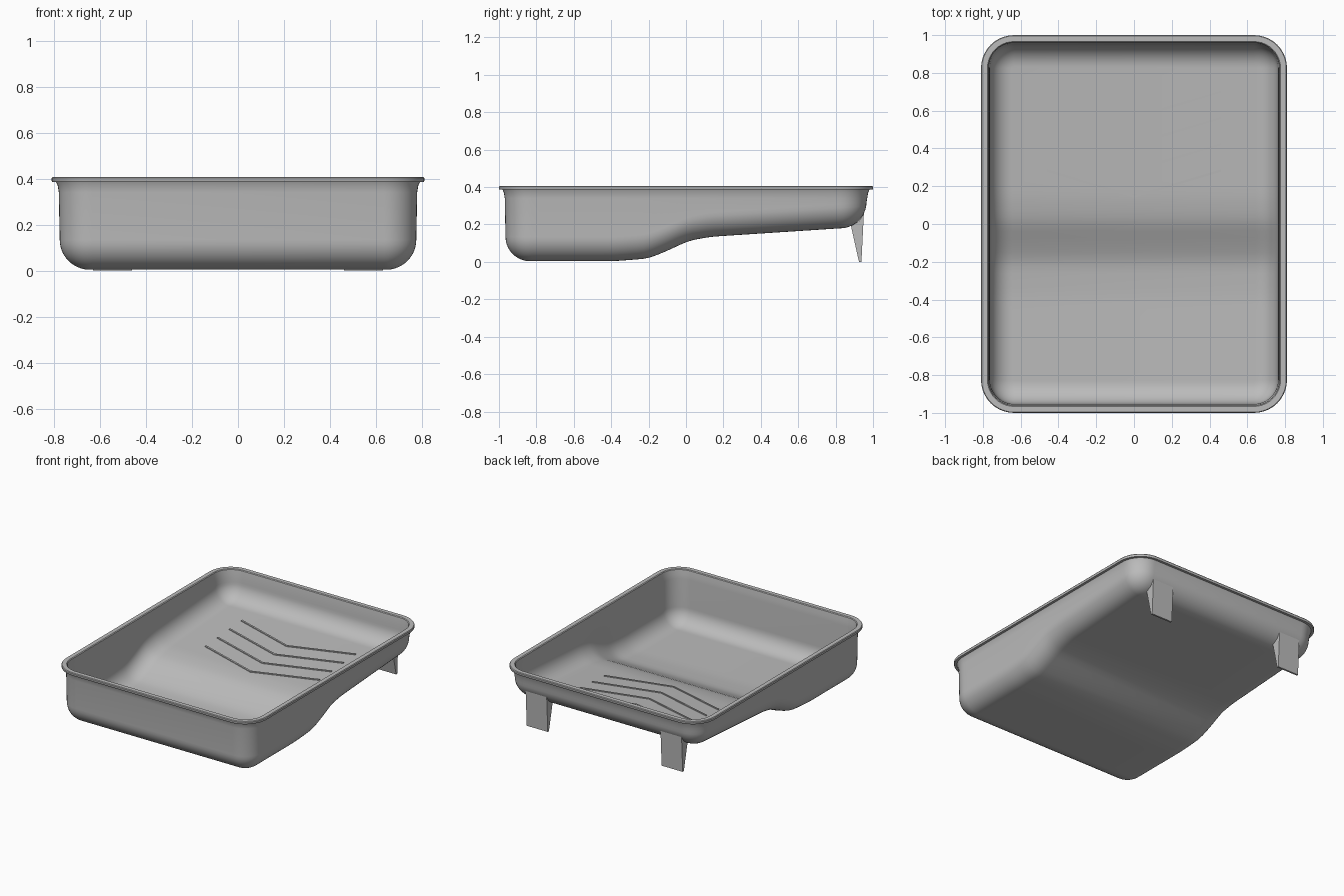
import bpy, bmesh, math

if "Cube" in bpy.data.objects:
    bpy.data.objects.remove(bpy.data.objects["Cube"], do_unlink=True)

grey = bpy.data.materials.new("grey_plastic")
grey.use_nodes = True
grey.diffuse_color = (0.5, 0.5, 0.5, 1)
grey.node_tree.nodes["Principled BSDF"].inputs["Base Color"].default_value = (0.5, 0.5, 0.5, 1)

HX, HY, R = 0.775, 0.965, 0.14      # body half sizes and plan corner radius
FILLET, THICK = 0.13, 0.014         # floor fillet radius and shell thickness
CORNER_STEPS, FILLET_STEPS = 10, 10
FLOOR = [(-1.2, 0.004), (-0.38, 0.004), (-0.2, 0.018), (-0.08, 0.068),
         (0.01, 0.112), (0.13, 0.134), (0.88, 0.183), (1.2, 0.204)]


def floor_raw(y):
    for (y0, z0), (y1, z1) in zip(FLOOR, FLOOR[1:]):
        if y <= y1:
            return z0 + (z1 - z0) * (y - y0) / (y1 - y0)
    return FLOOR[-1][1]


def floor(y):
    """Underside height along the tray, with softened bends."""
    return sum(floor_raw(y + k * 0.01) for k in range(-4, 5)) / 9


def finish(name, bm, smooth=False):
    bmesh.ops.recalc_face_normals(bm, faces=bm.faces)
    mesh = bpy.data.meshes.new(name)
    bm.to_mesh(mesh)
    bm.free()
    mesh.materials.append(grey)
    ob = bpy.data.objects.new(name, mesh)
    bpy.context.scene.collection.objects.link(ob)
    if smooth:
        bpy.ops.object.select_all(action='DESELECT')
        ob.select_set(True)
        bpy.context.view_layer.objects.active = ob
        bpy.ops.object.shade_smooth_by_angle(angle=math.radians(35))
    return ob


def outline(inset):
    """Rounded rectangle, right half front to back, then its mirror image."""
    r, cx, cy = R - inset, HX - R, HY - R
    half = []
    for k in range(CORNER_STEPS + 1):
        a = -math.pi / 2 * (1 - k / CORNER_STEPS)
        half.append((cx + r * math.cos(a), -cy + r * math.sin(a)))
    stations = 44
    half += [(cx + r, -cy + 2 * cy * k / stations) for k in range(1, stations)]
    for k in range(CORNER_STEPS + 1):
        a = math.pi / 2 * k / CORNER_STEPS
        half.append((cx + r * math.cos(a), cy + r * math.sin(a)))
    return half + [(-x, y) for x, y in reversed(half)]


# Cross-section rings: (inset, height above the floor or None, fixed height or None)
def fillet(radius):
    return [(FILLET - radius * math.sin(a), FILLET - radius * math.cos(a), None)
            for a in (math.pi / 2 * k / FILLET_STEPS for k in range(FILLET_STEPS + 1))]


outer = fillet(FILLET)
inner = fillet(FILLET - THICK)
rim = [(-0.004, None, 0.34), (-0.009, None, 0.37), (-0.016, None, 0.386),
       (-0.033, None, 0.386), (-0.035, None, 0.389), (-0.035, None, 0.402),
       (-0.031, None, 0.407), (-0.001, None, 0.407), (0.004, None, 0.402),
       (0.009, None, 0.37), (0.012, None, 0.34)]
rings = outer + rim + inner[::-1]

# Tray: shell lofted through the rings, with both floors closed by cross strips
bm = bmesh.new()
loops = []
for inset, above, fixed in rings:
    loops.append([bm.verts.new((x, y, fixed if above is None else floor(y) + above))
                  for x, y in outline(inset)])
count = len(loops[0])
for lo, hi in zip(loops, loops[1:]):
    for i in range(count):
        j = (i + 1) % count
        bm.faces.new((lo[i], lo[j], hi[j], hi[i]))
for loop in (loops[0], loops[-1]):
    for i in range(count // 2 - 1):
        bm.faces.new((loop[i], loop[i + 1], loop[count - 2 - i], loop[count - 1 - i]))
finish("tray", bm, smooth=True)

# Chevron ridges on the sloping floor
for n in range(4):
    y0 = 0.145 + 0.139 * n
    bm = bmesh.new()
    sections = []
    for x, y in ((-0.46, y0 + 0.138), (0, y0), (0.46, y0 + 0.138)):
        sections.append([bm.verts.new((x, y + dy, floor(y + dy) + THICK + dz))
                         for dy, dz in ((-0.006, -0.005), (0.006, -0.005),
                                        (0.006, 0.006), (-0.006, 0.006))])
    for a, b in zip(sections, sections[1:]):
        for i in range(4):
            j = (i + 1) % 4
            bm.faces.new((a[i], a[j], b[j], b[i]))
    bm.faces.new(sections[0])
    bm.faces.new(sections[-1])
    finish(f"chevron_ridge_{n + 1}", bm)

# Tapered back legs
LEG = [(0.882, 0.192), (0.925, 0.0), (0.938, 0.0), (0.951, 0.26), (0.925, 0.218)]
for side, name in ((1, "left_back_leg"), (-1, "right_back_leg")):
    bm = bmesh.new()
    a, b = ([bm.verts.new((side * x, y, z)) for y, z in LEG] for x in (0.46, 0.63))
    for i in range(len(LEG)):
        j = (i + 1) % len(LEG)
        bm.faces.new((a[i], a[j], b[j], b[i]))
    bm.faces.new(a)
    bm.faces.new(b)
    finish(name, bm)
